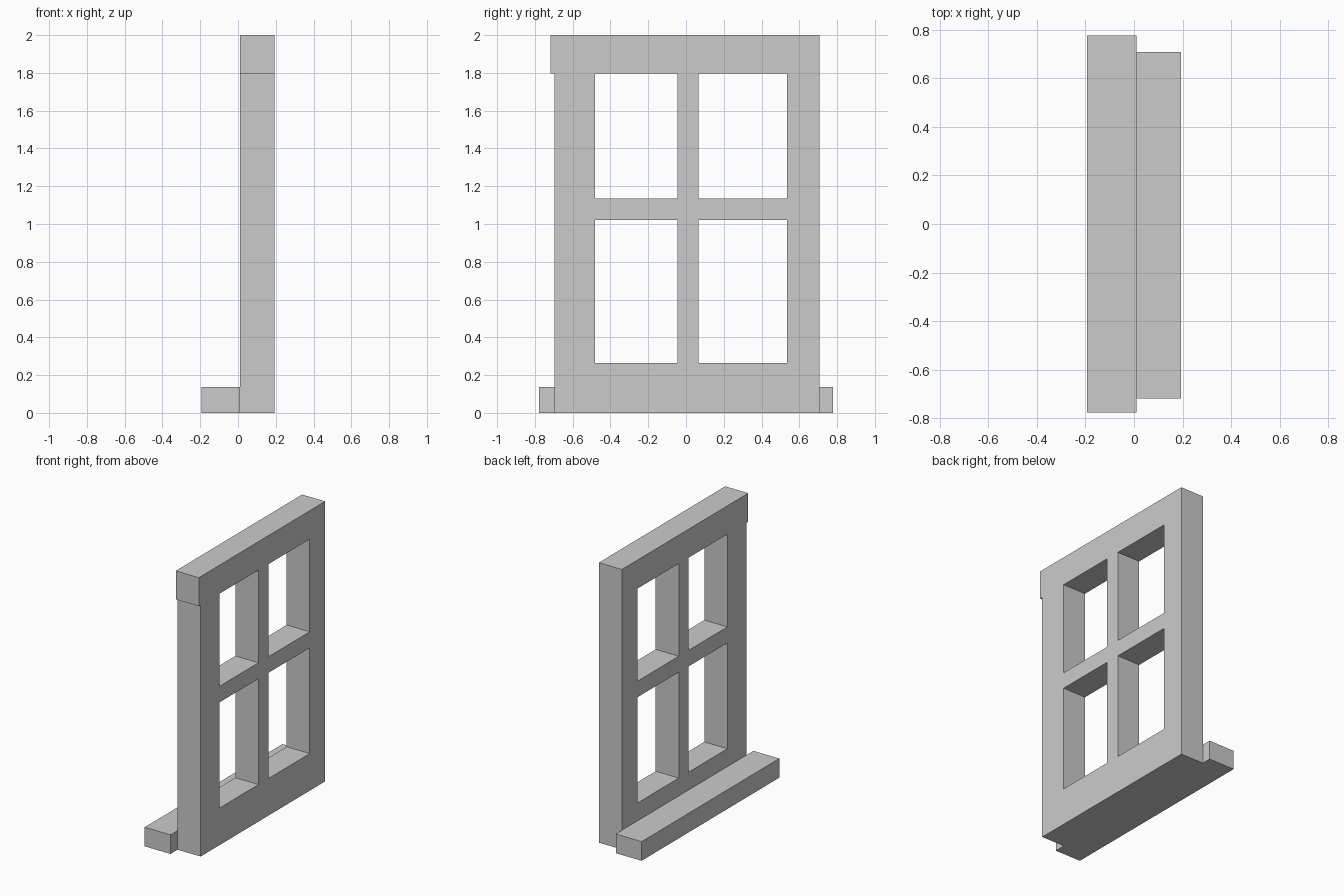
import bpy, bmesh
from mathutils import Vector

if "Cube" in bpy.data.objects:
    bpy.data.objects.remove(bpy.data.objects["Cube"])


def make_object(name, bm):
    bmesh.ops.recalc_face_normals(bm, faces=bm.faces[:])
    mesh = bpy.data.meshes.new(name)
    bm.to_mesh(mesh)
    bm.free()
    obj = bpy.data.objects.new(name, mesh)
    bpy.context.collection.objects.link(obj)
    return obj


def box(name, lo, hi):
    bm = bmesh.new()
    lo, hi = Vector(lo), Vector(hi)
    bmesh.ops.create_cube(bm, size=1)
    bmesh.ops.scale(bm, vec=hi - lo, verts=bm.verts)
    bmesh.ops.translate(bm, vec=(lo + hi) / 2, verts=bm.verts)
    return make_object(name, bm)


BACK, FRONT = 0.011, 0.193

# Window frame: a grid of bars with four openings and a header overhanging one end
y_cuts = [-0.718, -0.697, -0.482, -0.045, 0.066, 0.534, 0.708]
z_cuts = [0.0, 0.265, 1.02, 1.135, 1.796, 2.0]
bm = bmesh.new()
grid = [[bm.verts.new((BACK, y, z)) for z in z_cuts] for y in y_cuts]
for i in range(len(y_cuts) - 1):
    for j in range(len(z_cuts) - 1):
        opening = i in (2, 4) and j in (1, 3)
        below_overhang = i == 0 and j < 4
        if not (opening or below_overhang):
            bm.faces.new((grid[i][j], grid[i + 1][j],
                          grid[i + 1][j + 1], grid[i][j + 1]))
bmesh.ops.delete(bm, geom=[v for v in bm.verts if not v.link_faces], context='VERTS')

# Give the frame its depth, keeping the back faces
result = bmesh.ops.extrude_face_region(bm, geom=bm.faces[:], use_keep_orig=True)
moved = [g for g in result["geom"] if isinstance(g, bmesh.types.BMVert)]
bmesh.ops.translate(bm, vec=(FRONT - BACK, 0, 0), verts=moved)
make_object("window_frame", bm)

# Projecting sill
box("window_sill", (-0.193, -0.777, 0.0), (BACK, 0.777, 0.137))
